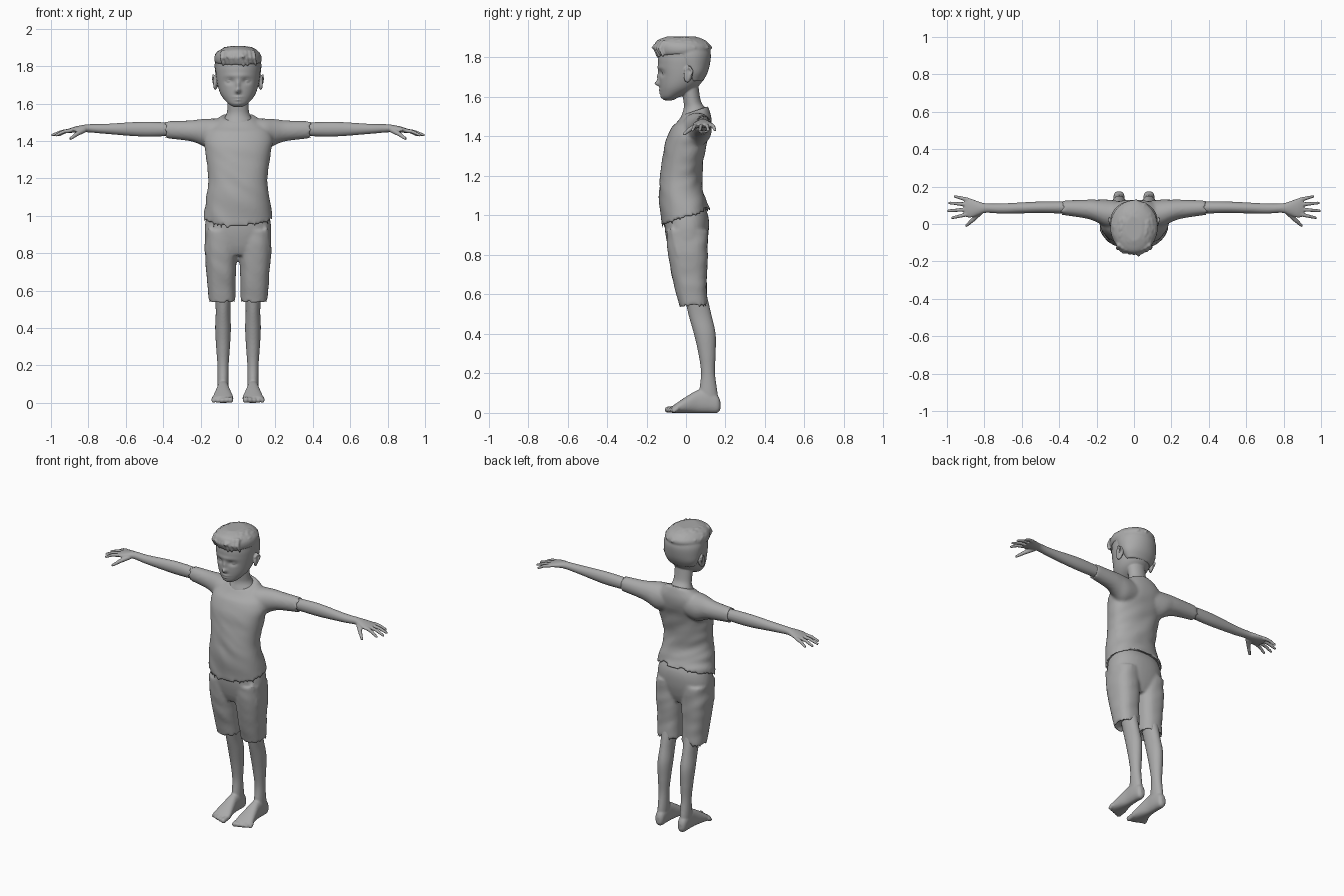
import bpy, bmesh, math, random
from mathutils import Vector, Matrix, noise

random.seed(4)
if "Cube" in bpy.data.objects:
    bpy.data.objects.remove(bpy.data.objects["Cube"], do_unlink=True)

grey = bpy.data.materials.new("plain grey")
grey.use_nodes = True
grey.diffuse_color = (.4, .4, .4, 1)
grey.node_tree.nodes["Principled BSDF"].inputs["Base Color"].default_value = grey.diffuse_color


def smooth_rows(rows, steps):
    """Catmull-Rom interpolation between cross-sections."""
    rows = [Vector(row) for row in rows]
    result = []
    for i, (start, end) in enumerate(zip(rows, rows[1:])):
        before = rows[max(i - 1, 0)]
        after = rows[min(i + 2, len(rows) - 1)]
        for k in range(steps):
            t = k / steps
            result.append(start + (end - before) * (t / 2)
                          + (before * 2 - start * 5 + end * 4 - after) * (t * t / 2)
                          + (start * 3 - before - end * 3 + after) * (t ** 3 / 2))
    return result + [rows[-1]]


def rounded(angle, power):
    """Point on a unit superellipse."""
    c, s = math.cos(angle), math.sin(angle)
    return (math.copysign(abs(c) ** (2 / power), c), math.copysign(abs(s) ** (2 / power), s))


def loft(bm, axis, rows, side=1, sides=40, steps=8, power=2, lip=None, tweak=None):
    """Skin rounded sections (position, low a, high a, low b, high b) along an axis."""
    rings = []
    for pos, a_low, a_high, b_low, b_high in smooth_rows(rows, steps):
        ring = []
        for k in range(sides):
            u, v = rounded(math.tau * k / sides, power)
            a = (a_low + a_high + (a_high - a_low) * u) / 2
            b = (b_low + b_high + (b_high - b_low) * v) / 2
            x, y, z = {"x": (pos, a, b), "y": (a, pos, b), "z": (a, b, pos)}[axis]
            co = Vector((x * side, y, z))
            ring.append(bm.verts.new(tweak(co) if tweak else co))
        rings.append(ring)
    faces = []
    for low, high in zip(rings, rings[1:]):
        for k in range(sides):
            n = (k + 1) % sides
            faces.append(bm.faces.new((low[k], low[n], high[n], high[k])))
    caps = [bm.faces.new(rings[0]), bm.faces.new(rings[-1])]
    bmesh.ops.recalc_face_normals(bm, faces=faces + caps)
    if lip is not None:   # hollow hem
        bmesh.ops.inset_region(bm, faces=[caps[lip]], thickness=.012, depth=0)
        bmesh.ops.translate(bm, verts=list(caps[lip].verts), vec=-caps[lip].normal * .03)


def centred(rows, middle=0):
    """Expand (position, half width, low, high) rows about a middle line."""
    return [(pos, middle - half, middle + half, low, high) for pos, half, low, high in rows]


def ball(bm, centre, radii, turn=None):
    matrix = Matrix.Translation(centre) @ (turn or Matrix()) @ Matrix.Diagonal((*radii, 1))
    bmesh.ops.create_uvsphere(bm, u_segments=16, v_segments=10, radius=1, matrix=matrix)


def limb(bm, side, points, start_radius, end_radius):
    """Tapered rounded tube through the points."""
    points = [Vector((side * x, y, z)) for x, y, z in points]
    count = len(points) - 1
    radii = [start_radius + (end_radius - start_radius) * i / count for i in range(count + 1)]
    for point, radius in zip(points, radii):
        ball(bm, point, (radius, radius, radius))
    for i in range(count):
        way = points[i + 1] - points[i]
        middle = Matrix.Translation((points[i] + points[i + 1]) / 2)
        matrix = middle @ way.to_track_quat("Z", "Y").to_matrix().to_4x4()
        bmesh.ops.create_cone(bm, cap_ends=True, segments=16, radius1=radii[i],
                              radius2=radii[i + 1], depth=way.length, matrix=matrix)


def finish(bm, name, voxel, rounds):
    """Fuse the pieces of one part into a single soft surface."""
    mesh = bpy.data.meshes.new(name)
    bm.to_mesh(mesh)
    bm.free()
    mesh.materials.append(grey)
    mesh.shade_smooth()
    obj = bpy.data.objects.new(name, mesh)
    bpy.context.collection.objects.link(obj)
    fuse = obj.modifiers.new("fuse", "REMESH")
    fuse.mode = "VOXEL"
    fuse.voxel_size = voxel
    fuse.use_smooth_shade = True
    soften = obj.modifiers.new("soften", "SMOOTH")
    soften.factor = .5
    soften.iterations = rounds


def ramp(value, low, high):
    t = min(max((value - low) / (high - low), 0), 1)
    return t * t * (3 - 2 * t)


def crease(co, amount):
    """Soft diagonal cloth folds."""
    fold = amount * noise.noise(Vector((co.x * 7, co.y * 7, co.z * 17 + co.x * 9)))
    return Vector((co.x * (1 + fold * 5), co.y + fold, co.z))


def shirt_shape(co):
    """Fold the cloth, then tilt the hem and the collar."""
    new = crease(co, .008 * ramp(co.z, 1.5, 1.3))
    new.z += .4 * co.y * ramp(co.z, 1.16, .97)
    new.z += .35 * (co.y - .06) * ramp(co.z, 1.44, 1.53)
    return new


# Shirt: torso and two sleeves
shirt = bmesh.new()
loft(shirt, "z", centred([
    (.97, .19, -.12, .125), (1.1, .17, -.136, .09), (1.2, .158, -.13, .08),
    (1.34, .175, -.11, .1), (1.41, .185, -.09, .12), (1.47, .165, -.06, .13),
    (1.51, .125, -.04, .12), (1.535, .09, -.02, .11)]),
    sides=64, power=2.2, lip=0, tweak=shirt_shape)
for side in (1, -1):
    loft(shirt, "x", [
        (.06, -.02, .12, 1.36, 1.52), (.14, -.02, .13, 1.35, 1.52), (.2, .01, .13, 1.38, 1.517),
        (.26, .03, .13, 1.4, 1.51), (.395, .05, .125, 1.416, 1.507)], side, lip=1)
finish(shirt, "shirt", .01, 2)

# Shorts: hips, two straight legs and side pocket folds
shorts = bmesh.new()
loft(shorts, "z", centred([
    (.79, .09, -.07, .08), (.84, .165, -.09, .1), (.92, .178, -.106, .115),
    (1, .168, -.108, .112), (1.08, .145, -.1, .075)]), power=2.3)
for side in (1, -1):
    loft(shorts, "z", [
        (.53, .014, .156, -.03, .11), (.65, .013, .165, -.06, .105),
        (.8, .006, .177, -.09, .11), (.92, .01, .175, -.1, .11)], side, power=2.4, lip=0,
        tweak=lambda co: crease(co, .006 * ramp(co.z, .54, .65)))
    limb(shorts, side, [(.15, -.07, .93), (.17, -.04, .8)], .01, .006)
finish(shorts, "shorts", .01, 2)

for side, word in ((1, "left"), (-1, "right")):
    # Arm and palm
    arm = bmesh.new()
    loft(arm, "x", [
        (.3, .055, .12, 1.43, 1.495), (.5, .058, .12, 1.424, 1.503), (.7, .056, .11, 1.438, 1.492),
        (.79, .06, .11, 1.446, 1.49), (.83, .048, .12, 1.447, 1.486),
        (.875, .034, .136, 1.445, 1.476), (.905, .04, .138, 1.443, 1.466)], side)
    # Fanned fingers and a dropped thumb
    for i in range(4):
        knuckle = Vector((.89, .13 - .026 * i, 1.457))
        angle, length = .25 - .16 * i, .104 - .012 * (i - 1.7) ** 2
        tip = knuckle + Vector((length * math.cos(angle), length * math.sin(angle), -.025))
        bend = (knuckle + tip) / 2 + Vector((0, 0, .006))
        limb(arm, side, [knuckle, bend, tip], .0115, .0075)
    limb(arm, side, [(.825, .06, 1.458), (.862, .022, 1.437), (.895, -.008, 1.413)], .015, .008)
    finish(arm, word + "_arm", .005, 1)

    # Lower leg and foot
    leg = bmesh.new()
    loft(leg, "z", centred([
        (.05, .028, .07, .165), (.1, .03, .066, .16), (.2, .03, .076, .147), (.3, .037, .063, .15),
        (.4, .042, .04, .15), (.5, .039, .012, .128), (.62, .048, -.015, .1)], .08), side)
    loft(leg, "y", centred([
        (.174, .013, .018, .06), (.158, .027, 0, .09), (.11, .032, 0, .12), (.06, .034, 0, .115),
        (.01, .044, 0, .088), (-.04, .055, 0, .055), (-.07, .054, 0, .034)], .08), side, power=2.3)
    # Toes, shrinking outwards
    for i in range(5):
        x, radius = .041 + .0225 * i, .016 - .0012 * i
        limb(leg, side, [(x, -.045, .022), (x, -.092 + .008 * i, radius)], radius, radius)
    finish(leg, word + "_leg", .006, 1)

# Face bumps: (x, z, width, height, push)
bumps = {
    "nose_tip": (0, 1.668, .013, .013, -.025), "nose_bridge": (0, 1.7, .011, .026, -.012),
    "eye_socket": (.045, 1.72, .022, .015, .014), "brow": (0, 1.75, .06, .012, -.004),
    "upper_lip": (0, 1.635, .024, .005, -.008), "lower_lip": (0, 1.62, .02, .005, -.008),
    "chin": (0, 1.6, .02, .012, -.005)}


def face_shape(co):
    if co.y < -.03:
        for x, z, width, height, push in bumps.values():
            co.y += push * math.exp(-((abs(co.x) - x) / width) ** 2 - ((co.z - z) / height) ** 2)
    return co


# Head: skull and neck
head = bmesh.new()
loft(head, "z", centred([
    (1.583, .025, -.11, -.065), (1.6, .052, -.124, -.03), (1.63, .08, -.13, .03),
    (1.66, .097, -.133, .068), (1.7, .109, -.135, .095), (1.75, .117, -.14, .113),
    (1.8, .12, -.14, .12), (1.85, .112, -.125, .11), (1.9, .04, -.05, .04)]),
    sides=96, steps=10, tweak=face_shape)
loft(head, "z", centred([
    (1.44, .1, -.045, .105), (1.5, .085, -.025, .108), (1.54, .064, -.012, .1),
    (1.58, .057, -.013, .075), (1.68, .06, -.03, .06)]))
# Eyes, upper lids and ears
for side in (1, -1):
    ball(head, (side * .045, -.103, 1.72), (.019, .018, .013))
    limb(head, side, [(.024, -.121, 1.729), (.045, -.122, 1.735), (.066, -.108, 1.727)], .004, .004)
    lean = Matrix.Rotation(side * .3, 4, "Z") @ Matrix.Rotation(-.2, 4, "X")
    ball(head, (side * .12, .012, 1.715), (.011, .024, .044), lean)
    limb(head, side, [(.126, -.006, 1.735), (.133, .018, 1.752), (.134, .033, 1.73),
                      (.122, .008, 1.678)], .005, .006)
finish(head, "head", .005, 1)

# Hair: close-cut back and sides, then a thick tilted crown
hair = bmesh.new()
loft(hair, "z", centred([
    (1.68, .088, 0, .086), (1.72, .111, -.025, .108), (1.76, .121, -.06, .12),
    (1.81, .125, -.09, .126), (1.85, .116, -.1, .118)]), sides=48)
loft(hair, "z", centred([
    (1.82, .122, -.146, .122), (1.84, .127, -.158, .127), (1.865, .12, -.16, .12),
    (1.89, .092, -.14, .092), (1.907, .045, -.09, .04)]), sides=48,
    tweak=lambda co: co + Vector((0, 0, .08 * co.y * ramp(co.z, 1.88, 1.82))))
# Swept locks over the crown
for i in range(80):
    angle, height = random.uniform(0, math.tau), random.uniform(.1, .85)
    reach = math.sqrt(1 - height ** 2)
    spot = Vector((.115 * reach * math.cos(angle), -.022 + .135 * reach * math.sin(angle),
                   1.845 + .063 * height))
    turn = Matrix.Rotation(random.uniform(-.5, .5), 4, "Z")
    ball(hair, spot, (.009, .026, .008), turn @ Matrix.Rotation(-.35 * math.sin(angle), 4, "X"))
# Fringe locks over the forehead
for i in range(-4, 5):
    x = .022 * i
    y = -.15 + 3.5 * x * x
    limb(hair, 1, [(x * .9, y + .01, 1.875), (x, y - .008, 1.845),
                   (x + .008, y + .006, random.uniform(1.8, 1.82))], .013, .006)
finish(hair, "hair", .006, 1)
